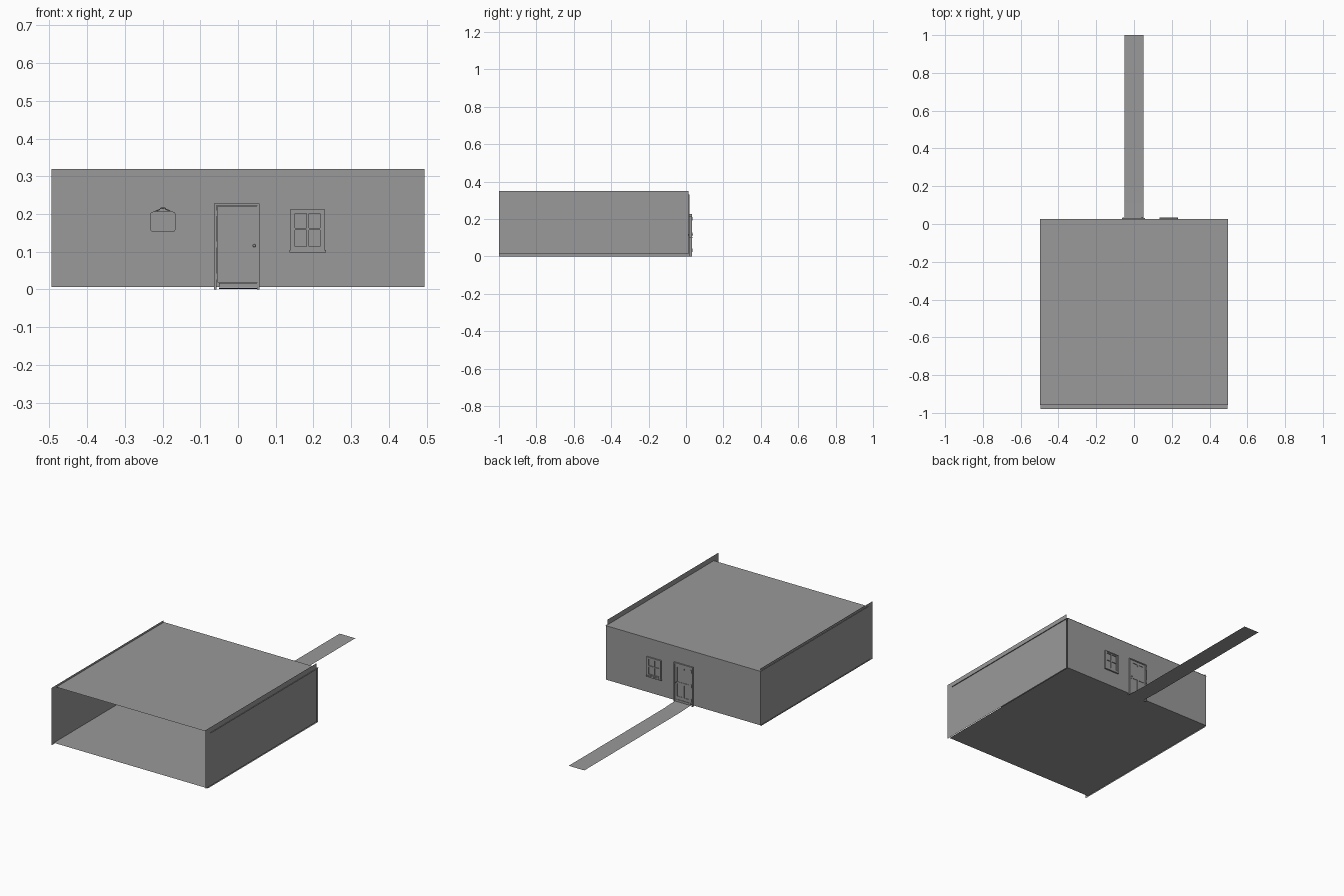
import bpy, bmesh, math
from mathutils import Vector

cube = bpy.data.objects.get("Cube")
if cube:
    bpy.data.objects.remove(cube, do_unlink=True)

grey = bpy.data.materials.new("plain grey")
grey.use_nodes = True
grey.diffuse_color = (0.32, 0.32, 0.32, 1)
grey.node_tree.nodes["Principled BSDF"].inputs["Base Color"].default_value = (0.32, 0.32, 0.32, 1)


def finish(name, bm):
    mesh = bpy.data.meshes.new(name)
    bm.to_mesh(mesh)
    bm.free()
    mesh.materials.append(grey)
    obj = bpy.data.objects.new(name, mesh)
    bpy.context.scene.collection.objects.link(obj)
    return obj


def sheet(name, corners):
    bm = bmesh.new()
    bm.faces.new([bm.verts.new(c) for c in corners])
    return finish(name, bm)


def flat(name, x, y0, y1, z0, z1=None):
    z1 = z0 if z1 is None else z1
    return sheet(name, [(-x, y0, z0), (x, y0, z0), (x, y1, z1), (-x, y1, z1)])


def side(name, x, y0, y1, z0, z1):
    return sheet(name, [(x, y0, z0), (x, y1, z0), (x, y1, z1), (x, y0, z1)])


WALL = 0.025  # depth position of the rear wall


def bars(name, rects, depth, y=WALL):
    """Upright boxes given as x0, x1, z0, z1, centred on depth y."""
    bm = bmesh.new()
    for x0, x1, z0, z1 in rects:
        cube = bmesh.ops.create_cube(bm, size=1)
        bmesh.ops.scale(bm, vec=(x1 - x0, depth, z1 - z0), verts=cube["verts"])
        bmesh.ops.translate(bm, vec=((x0 + x1) / 2, y, (z0 + z1) / 2), verts=cube["verts"])
    return finish(name, bm)


def ring(x0, x1, z0, z1, w):
    """Four bars around a rectangle."""
    return [(x0, x0 + w, z0, z1), (x1 - w, x1, z0, z1),
            (x0 + w, x1 - w, z0, z0 + w), (x0 + w, x1 - w, z1 - w, z1)]


# Room shell, open at the front
flat("floor", 0.494, -0.98, WALL, 0.007)
flat("roof", 0.497, -0.957, WALL + 0.002, 0.32)
sheet("rear_wall", [(-0.494, WALL, 0.007), (0.494, WALL, 0.007),
                    (0.494, WALL, 0.32), (-0.494, WALL, 0.32)])
side("left_wall", 0.492, -1, 0.014, 0.012, 0.35)
side("right_wall", -0.492, -1, 0.02, 0, 0.332)

# Path and landing outside the door
flat("path", 0.05, 0.11, 1, 0)
flat("landing", 0.05, WALL, 0.115, 0.004, 0.001)

# Door: surround, slab, raised rails and stiles
bars("door_frame", [(-0.064, -0.057, 0, 0.228), (0.051, 0.057, 0, 0.228),
                    (-0.057, 0.051, 0.222, 0.228)], 0.016)
bars("door_slab", [(-0.055, 0.05, 0.018, 0.221)], 0.005)
bars("door_rails", [(-0.055, -0.043, 0.018, 0.221), (0.036, 0.05, 0.018, 0.221),
                    (-0.043, 0.036, 0.018, 0.036), (-0.043, 0.036, 0.108, 0.12),
                    (-0.043, 0.036, 0.205, 0.221), (-0.009, 0, 0.036, 0.108),
                    (-0.009, 0, 0.195, 0.205)], 0.01)
bars("threshold", [(-0.051, 0.05, 0.005, 0.017)], 0.012)
bars("hinges", [(-0.06, -0.054, z, z + 0.018) for z in (0.025, 0.11, 0.193)], 0.018)

bm = bmesh.new()
for s in (-1, 1):
    ball = bmesh.ops.create_uvsphere(bm, u_segments=12, v_segments=8, radius=0.004)
    bmesh.ops.translate(bm, vec=(0.043, WALL + s * 0.008, 0.116), verts=ball["verts"])
for f in bm.faces:
    f.smooth = True
finish("door_knobs", bm)
bars("lock_plate", [(0.039, 0.047, 0.104, 0.128)], 0.012)

# Window with cross bars and sill
bars("window_frame", ring(0.139, 0.23, 0.102, 0.213, 0.006), 0.016)
bars("window_sash", ring(0.145, 0.224, 0.108, 0.207, 0.006)
     + [(0.181, 0.188, 0.114, 0.201), (0.151, 0.181, 0.157, 0.163),
        (0.188, 0.218, 0.157, 0.163)], 0.01)
bars("window_sill", [(0.136, 0.233, 0.098, 0.104)], 0.018)

# Hanging board inside, with rounded corners and a cord
board = bars("hanging_board", [(-0.232, -0.166, 0.153, 0.206)], 0.006, WALL - 0.005)
bm = bmesh.new()
bm.from_mesh(board.data)
corners = [e for e in bm.edges
           if abs((e.verts[0].co - e.verts[1].co).normalized().dot(Vector((0, 1, 0)))) > 0.9]
bmesh.ops.bevel(bm, geom=corners, offset=0.006, segments=3, affect='EDGES', profile=0.5)
bm.to_mesh(board.data)
bm.free()

curve = bpy.data.curves.new("board_cord", 'CURVE')
curve.dimensions = '3D'
curve.bevel_depth = 0.001
curve.bevel_resolution = 1
spline = curve.splines.new('POLY')
spline.points.add(3)
for p, (x, z) in zip(spline.points, [(-0.222, 0.205), (-0.202, 0.216), (-0.196, 0.216), (-0.176, 0.205)]):
    p.co = (x, WALL - 0.004, z, 1)
curve.materials.append(grey)
bpy.context.scene.collection.objects.link(bpy.data.objects.new("board_cord", curve))
